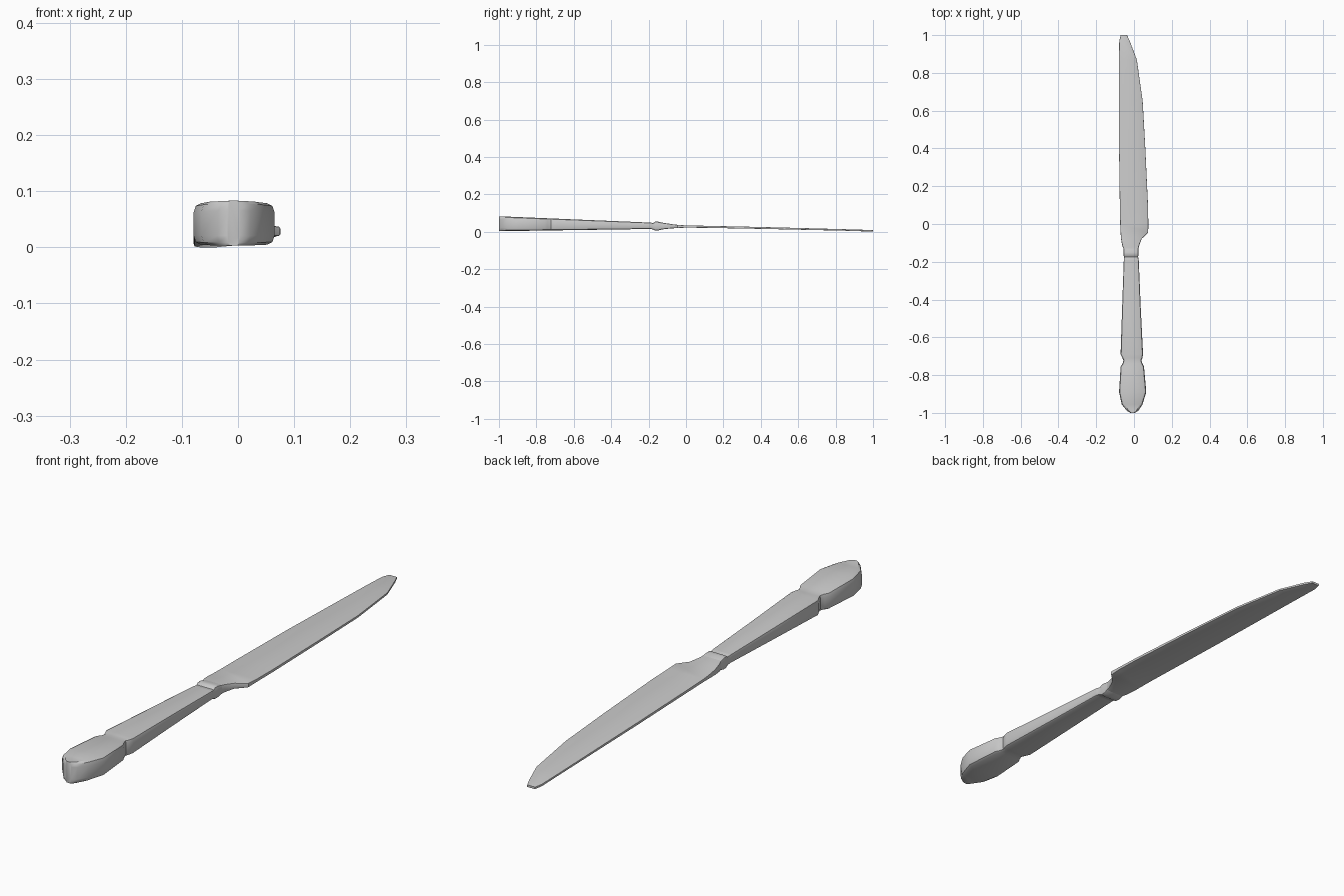
import bpy, bmesh, math

if "Cube" in bpy.data.objects:
    bpy.data.objects.remove(bpy.data.objects["Cube"])


def section(y, xl, xr, zb, zt):
    """Rectangle with rounded corners, as a ring of points at one y."""
    cx, cz = 0.22 * min(zt - zb, xr - xl) * 0.8, 0.22 * (zt - zb)
    ring = []
    for x, z, sx, sz, start in ((xr, zt, -1, -1, 0), (xl, zt, 1, -1, 90),
                                (xl, zb, 1, 1, 180), (xr, zb, -1, 1, 270)):
        for step in (0, 45, 90):
            a = math.radians(start + step)
            ring.append((x + sx * cx + cx * math.cos(a), y,
                         z + sz * cz + cz * math.sin(a)))
    return ring


def loft(name, stations, cap_first=False, cap_last=False):
    bm = bmesh.new()
    rings = [[bm.verts.new(p) for p in section(*s)] for s in stations]
    n = len(rings[0])
    for a, b in zip(rings, rings[1:]):
        for i in range(n):
            j = (i + 1) % n
            bm.faces.new((a[i], a[j], b[j], b[i]))
    if cap_first:
        bm.faces.new(rings[0])
    if cap_last:
        bm.faces.new(rings[-1])
    bmesh.ops.recalc_face_normals(bm, faces=bm.faces)
    mesh = bpy.data.meshes.new(name)
    bm.to_mesh(mesh)
    bm.free()
    obj = bpy.data.objects.new(name, mesh)
    bpy.context.collection.objects.link(obj)
    bpy.ops.object.select_all(action='DESELECT')
    obj.select_set(True)
    bpy.context.view_layer.objects.active = obj
    bpy.ops.object.shade_smooth_by_angle(angle=math.radians(35))


def handle_station(y, xl, xr):
    """Handle thickness tapers evenly from the butt to the collar."""
    t = (y + 1) / 0.81
    return (y, xl, xr, 0.003 + 0.012 * t, 0.083 - 0.034 * t)


# Handle: rounded butt, notch, long taper
handle = [handle_station(*s) for s in (
    (-1.0, -0.019, 0.003), (-0.99, -0.037, 0.022), (-0.955, -0.065, 0.045),
    (-0.89, -0.079, 0.065), (-0.755, -0.071, 0.053), (-0.74, -0.061, 0.045),
    (-0.722, -0.056, 0.039), (-0.71, -0.061, 0.044), (-0.69, -0.071, 0.048),
    (-0.45, -0.063, 0.036), (-0.19, -0.054, 0.025))]

# Collar: raised ring between handle and blade
collar = [handle[-1],
          (-0.175, -0.053, 0.022, 0.012, 0.047),
          (-0.165, -0.055, 0.023, 0.006, 0.054),
          (-0.15, -0.056, 0.023, 0.006, 0.054),
          (-0.13, -0.056, 0.024, 0.012, 0.049)]

# Blade: stepped heel, straight back, curved cutting side, blunt tip
blade = [collar[-1],
         (-0.115, -0.062, 0.027, 0.014, 0.047),
         (-0.078, -0.069, 0.041, 0.018, 0.041),
         (-0.045, -0.071, 0.075, 0.020, 0.037),
         (0.0, -0.073, 0.076, 0.022, 0.034),
         (0.1, -0.075, 0.074, 0.021, 0.032),
         (0.4, -0.079, 0.060, 0.0155, 0.0255),
         (0.65, -0.079, 0.046, 0.010, 0.019),
         (0.87, -0.079, 0.015, 0.005, 0.013),
         (0.97, -0.078, -0.023, 0.0015, 0.010),
         (1.0, -0.070, -0.037, 0.0, 0.008)]

loft("handle", handle, cap_first=True)
loft("collar", collar)
loft("blade", blade, cap_last=True)
